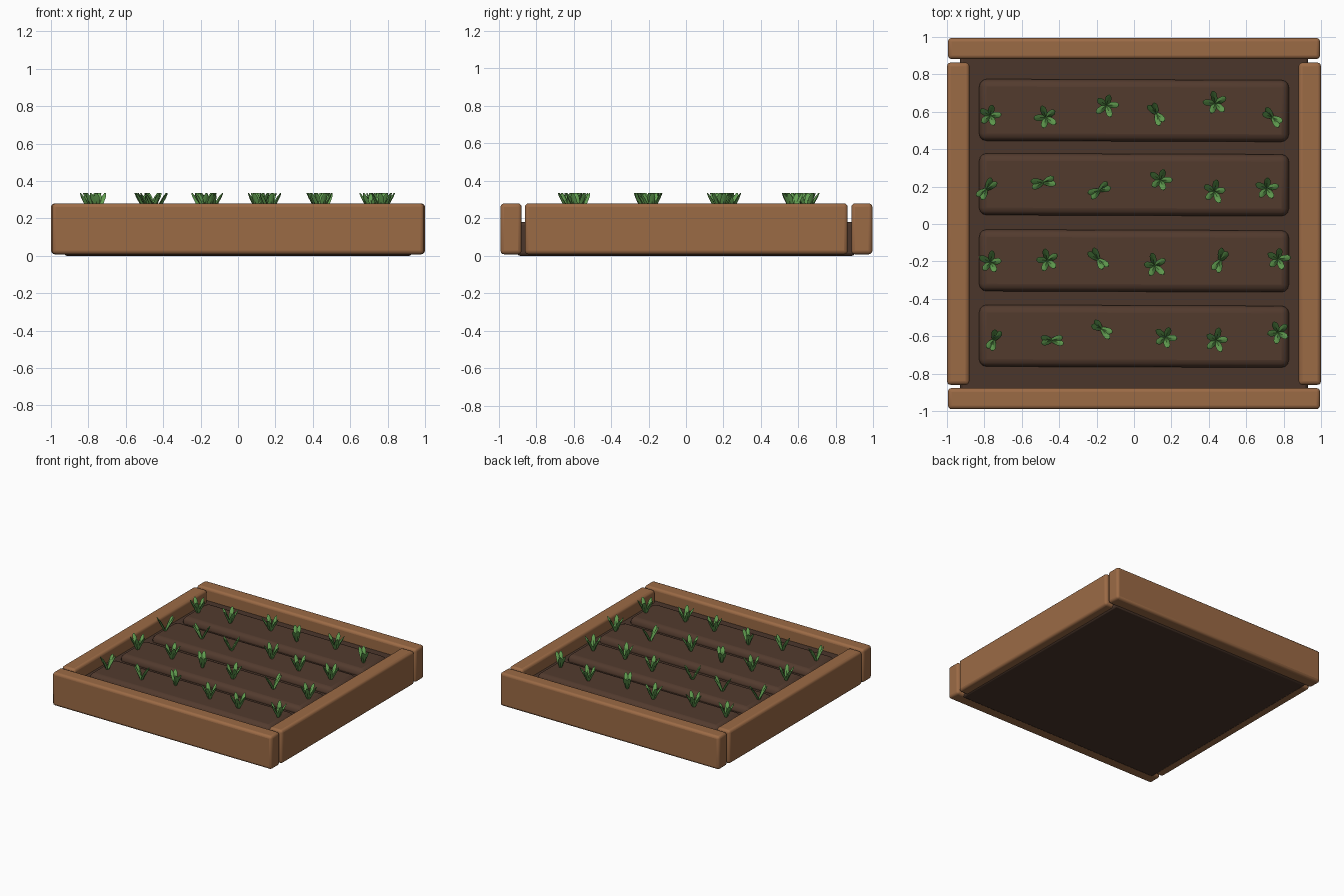
import bpy, bmesh, math, random
from mathutils import Vector

if "Cube" in bpy.data.objects:
    bpy.data.objects.remove(bpy.data.objects["Cube"])
random.seed(4)


def mat(name, col):
    m = bpy.data.materials.new(name)
    m.diffuse_color = (*col, 1)
    m.use_nodes = True
    m.node_tree.nodes["Principled BSDF"].inputs["Base Color"].default_value = m.diffuse_color
    return m


WOOD = mat("warm wood", (0.33, 0.145, 0.06))
SOIL = mat("dark soil", (0.07, 0.037, 0.024))
MOUND = mat("mound soil", (0.085, 0.043, 0.027))
LEAF = mat("leaf green", (0.12, 0.34, 0.08))


def finish(ob, material):
    ob.data.materials.append(material)
    bpy.ops.object.select_all(action='DESELECT')
    ob.select_set(True)
    bpy.context.view_layer.objects.active = ob
    bpy.ops.object.shade_smooth_by_angle(angle=math.radians(50))


def box(name, lo, hi, material, bevel, seg=3, turn=0.0):
    """Bevelled box given by its two opposite corners."""
    lo, hi = Vector(lo), Vector(hi)
    bpy.ops.mesh.primitive_cube_add(size=1, location=(lo + hi) / 2)
    ob = bpy.context.object
    ob.name = name
    for v in ob.data.vertices:
        v.co = v.co * (hi - lo)
    ob.rotation_euler.z = math.radians(turn)
    b = ob.modifiers.new("bevel", 'BEVEL')
    b.width, b.segments = bevel, seg
    finish(ob, material)
    return ob


# Timber frame
box("front_board", (-0.995, -0.99, 0.008), (0.995, -0.877, 0.28), WOOD, 0.02)
box("back_board", (-0.995, 0.882, 0.008), (0.995, 0.995, 0.28), WOOD, 0.02)
box("left_board", (-1.0, -0.86, 0.008), (-0.88, 0.863, 0.28), WOOD, 0.02)
box("right_board", (0.88, -0.86, 0.008), (1.0, 0.863, 0.28), WOOD, 0.02)

# Soil bed and four planting rows
box("soil_bed", (-0.93, -0.9, 0.0), (0.93, 0.9, 0.18), SOIL, 0.015, 2)
for i, y in enumerate((0.607, 0.21, -0.197, -0.6)):
    box(f"soil_row_{i + 1}", (-0.828, y - 0.165, 0.12), (0.828, y + 0.165, 0.23),
        MOUND, 0.04, 3, -0.2)


def leaf(bm, base, ang, reach, rise):
    """Tapered blade with a diamond section, rising outwards."""
    out = Vector((math.cos(ang), math.sin(ang), 0))
    side = Vector((-out.y, out.x, 0))
    axis = (out * reach + Vector((0, 0, rise))).normalized()
    nrm = side.cross(axis)
    rings = []
    for t, w, th in ((0, .009, .007), (.45, .017, .009), (.8, .016, .007), (1, .006, .003)):
        c = base + out * reach * t + Vector((0, 0, rise * t ** 0.9))
        rings.append([bm.verts.new(c + d) for d in (side * w, nrm * th, -side * w, -nrm * th)])
    for a, b in zip(rings, rings[1:]):
        for k in range(4):
            j = (k + 1) % 4
            bm.faces.new((a[k], a[j], b[j], b[k]))
    bm.faces.new(rings[0][::-1])
    bm.faces.new(rings[-1])


# Seedlings: x, y and the spread direction (None = five-leaf star)
S = None
ROWS = (
    ((-.77, .58, S), (-.47, .57, S), (-.147, .635, S), (.12, .59, -60), (.435, .645, S), (.74, .57, -40)),
    ((-.79, .185, 50), (-.485, .222, 10), (-.185, .18, 30), (.142, .235, S), (.43, .175, S), (.71, .19, S)),
    ((-.767, -.205, S), (-.463, -.195, S), (-.19, -.19, -50), (.11, -.222, S), (.46, -.195, 65), (.77, -.187, S)),
    ((-.75, -.62, 65), (-.44, -.622, 0), (-.174, -.56, -35), (.168, -.607, S), (.44, -.622, S), (.772, -.58, S)),
)
for r, row in enumerate(ROWS):
    bm = bmesh.new()
    for x, y, axis in row:
        if axis is None:
            a0 = 90 + random.uniform(-25, 25)
            angs = [a0 + 72 * k for k in range(5)]
        else:
            angs = [axis + d for d in (-17, 17, 163, 197)]
        for a in angs:
            leaf(bm, Vector((x, y, 0.222)), math.radians(a), random.uniform(.055, .068), .113)
    bmesh.ops.recalc_face_normals(bm, faces=bm.faces)
    me = bpy.data.meshes.new(f"seedlings_{r + 1}")
    bm.to_mesh(me)
    bm.free()
    ob = bpy.data.objects.new(f"seedlings_row_{r + 1}", me)
    bpy.context.collection.objects.link(ob)
    finish(ob, LEAF)
